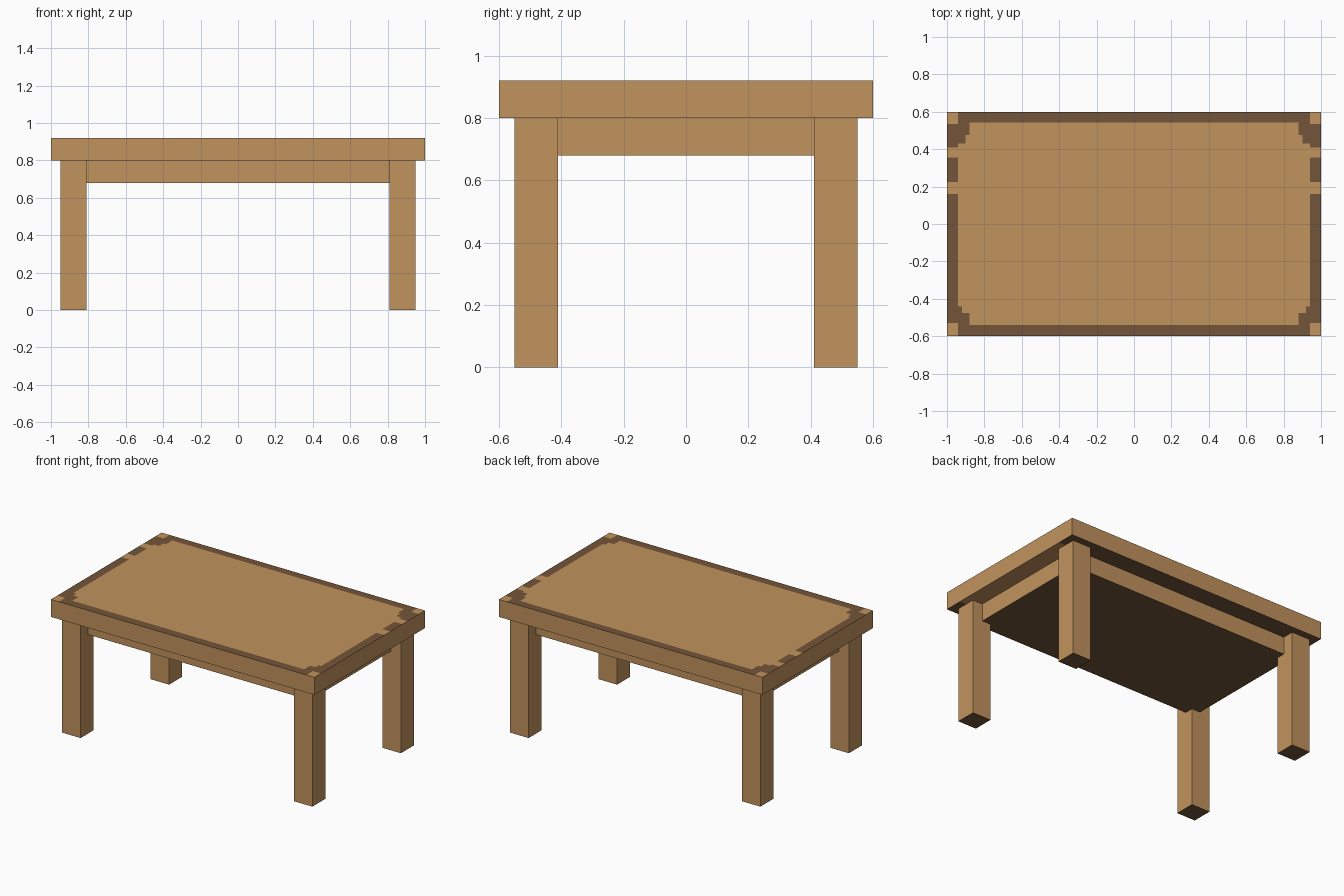
import bpy, bmesh
from mathutils import Vector

if "Cube" in bpy.data.objects:
    bpy.data.objects.remove(bpy.data.objects["Cube"])


def material(name, rgb):
    m = bpy.data.materials.new(name)
    m.diffuse_color = (*rgb, 1)
    m.use_nodes = True
    m.node_tree.nodes["Principled BSDF"].inputs["Base Color"].default_value = m.diffuse_color
    return m


LIGHT = material("light wood", (0.539, 0.292, 0.112))
DARK = material("dark wood", (0.174, 0.089, 0.042))


def box(name, lo, hi):
    """Light wooden box with a dark underside."""
    bm = bmesh.new()
    bmesh.ops.create_cube(bm, size=1)
    for v in bm.verts:
        v.co = Vector([l + (c + 0.5) * (h - l) for c, l, h in zip(v.co, lo, hi)])
    bm.normal_update()
    for f in bm.faces:
        f.material_index = int(f.normal.z < -0.9)
    me = bpy.data.meshes.new(name)
    bm.to_mesh(me)
    bm.free()
    ob = bpy.data.objects.new(name, me)
    bpy.context.collection.objects.link(ob)
    me.materials.append(LIGHT)
    me.materials.append(DARK)
    return ob


# Four square legs
for yn, y in (("front", -0.48), ("back", 0.48)):
    for xn, x in (("left", -0.88), ("right", 0.88)):
        box(f"{yn}_{xn}_leg", (x - 0.07, y - 0.07, 0), (x + 0.07, y + 0.07, 0.8))

# Solid apron block under the top
box("apron", (-0.875, -0.47, 0.68), (0.875, 0.47, 0.8))

# Table top, cut along the edges of its painted trim
top = box("table_top", (-1, -0.6, 0.8), (1, 0.6, 0.92))

# Trim rectangles on the right half: x from, x to, y from, y to
TRIM = [
    (0, 0.94, -0.6, -0.54), (0, 0.94, 0.543, 0.6),      # long strips
    (0.94, 1, -0.53, 0.16), (0.94, 1, 0.225, 0.355),    # end strips
    (0.94, 1, 0.41, 0.535),
    (0.88, 0.94, -0.54, -0.475), (0.92, 0.94, -0.475, -0.44),  # stepped corners
    (0.88, 0.94, 0.475, 0.543), (0.90, 0.94, 0.43, 0.475),
]
# Light strips on the underside, outside the apron ends
UNDER_LIGHT = [(0.87, 1, -0.475, 0.475)]


def inside(c, rects):
    return any(a < abs(c.x) < b and d < c.y < e for a, b, d, e in rects)


bm = bmesh.new()
bm.from_mesh(top.data)
rects = TRIM + UNDER_LIGHT
xs = {s * v for r in rects for v in r[:2] for s in (-1, 1) if 0 < v < 1}
ys = {v for r in rects for v in r[2:] if abs(v) < 0.6}
cuts = [((x, 0, 0), (1, 0, 0)) for x in sorted(xs)]
cuts += [((0, y, 0), (0, 1, 0)) for y in sorted(ys)]
for co, no in cuts:
    bmesh.ops.bisect_plane(bm, geom=bm.verts[:] + bm.edges[:] + bm.faces[:],
                           dist=1e-5, plane_co=co, plane_no=no)
bm.normal_update()
for f in bm.faces:
    c = f.calc_center_median()
    # nudge off the mirror axis so centre cells count as trim
    c.x = c.x if abs(c.x) > 0.01 else 0.01
    if f.normal.z > 0.9:
        f.material_index = int(inside(c, TRIM))
    elif f.normal.z < -0.9:
        f.material_index = int(not inside(c, UNDER_LIGHT))
bm.to_mesh(top.data)
bm.free()
